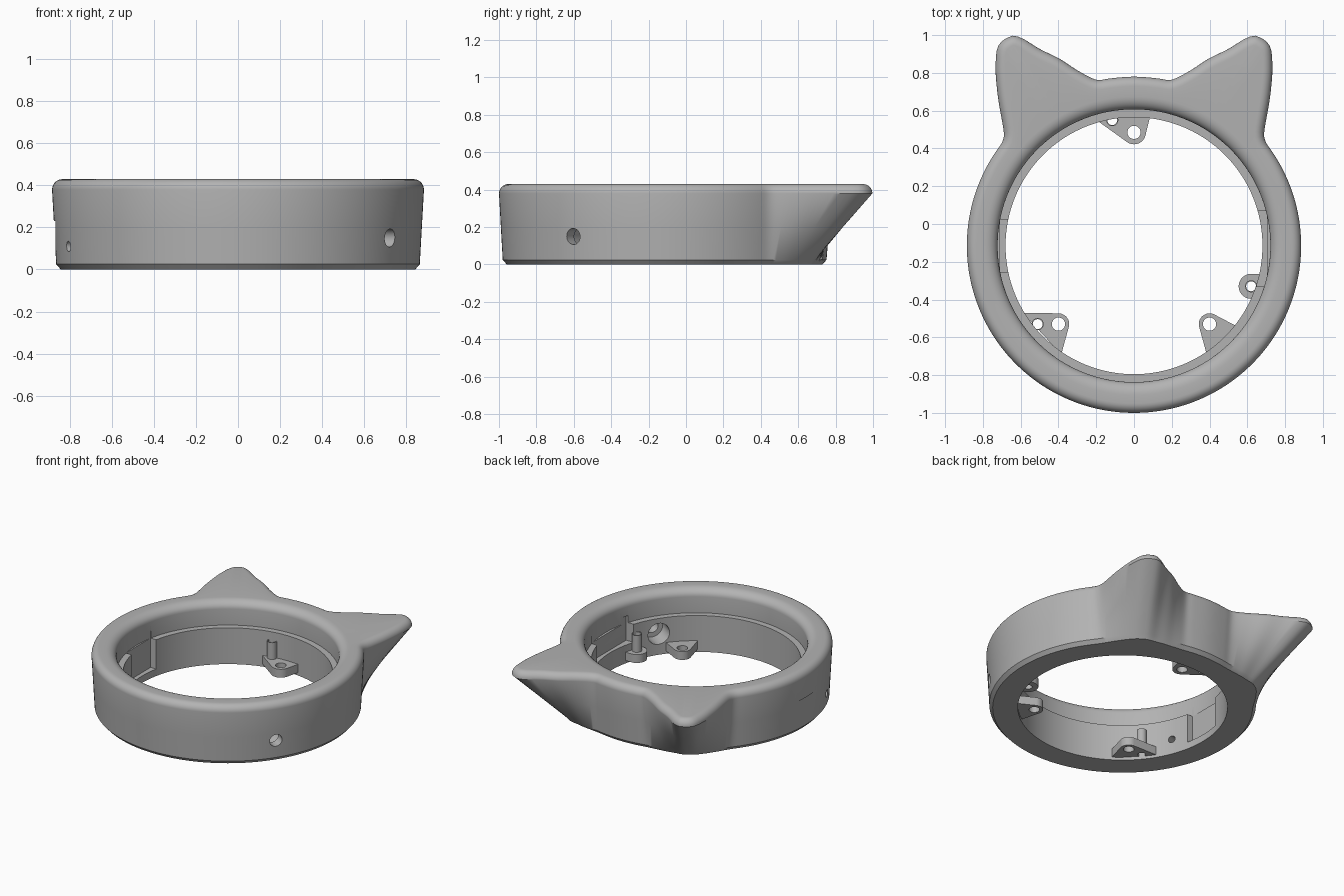
import bpy, bmesh
from math import sin, cos, radians, pi
from mathutils import Matrix, Vector

old = bpy.data.objects.get("Cube")
if old:
    bpy.data.objects.remove(old)

CY = -0.115      # ring centre in y
TOP = 0.43

grey = bpy.data.materials.new("plain grey")
grey.use_nodes = True
grey.diffuse_color = (0.45, 0.45, 0.45, 1)
grey.node_tree.nodes["Principled BSDF"].inputs["Base Color"].default_value = grey.diffuse_color


def make(name, bm):
    bmesh.ops.recalc_face_normals(bm, faces=bm.faces)
    me = bpy.data.meshes.new(name)
    bm.to_mesh(me)
    bm.free()
    me.materials.append(grey)
    ob = bpy.data.objects.new(name, me)
    bpy.context.collection.objects.link(ob)
    return ob


def activate(ob):
    bpy.ops.object.select_all(action='DESELECT')
    ob.select_set(True)
    bpy.context.view_layer.objects.active = ob


def cut(ob, cutter):
    activate(ob)
    mod = ob.modifiers.new("cut", 'BOOLEAN')
    mod.operation = 'DIFFERENCE'
    mod.solver = 'EXACT'
    mod.object = cutter
    bpy.ops.object.modifier_apply(modifier=mod.name)
    bpy.data.objects.remove(cutter)


def smooth(ob):
    activate(ob)
    bpy.ops.object.shade_smooth_by_angle(angle=radians(32))


def prism(name, discs, z0, z1, matrix=Matrix()):
    """Straight-sided solid around the convex outline of some (x, y, radius) discs."""
    bm = bmesh.new()
    for x, y, r in discs:
        n = 40 if r else 1
        for i in range(n):
            a = 2 * pi * i / n
            for z in (z0, z1):
                bm.verts.new((x + r * cos(a), y + r * sin(a), z))
    res = bmesh.ops.convex_hull(bm, input=bm.verts)
    junk = {v for v in res["geom_interior"] if isinstance(v, bmesh.types.BMVert)}
    bmesh.ops.delete(bm, geom=list(junk), context='VERTS')
    bmesh.ops.dissolve_limit(bm, angle_limit=0.01, verts=bm.verts, edges=bm.edges)
    bm.transform(matrix)
    return make(name, bm)


def box(x0, x1, y0, y1, z0, z1):
    return prism("cutter", [(x, y, 0) for x in (x0, x1) for y in (y0, y1)], z0, z1)


def radial_hole(angle, z, radius, near, far):
    m = (Matrix.Translation((0, CY, z)) @ Matrix.Rotation(radians(angle), 4, 'Z')
         @ Matrix.Rotation(pi / 2, 4, 'Y'))
    return prism("cutter", [(0, 0, radius)], near, far, m)


# Ear shape: angle and extra radius, mirrored about the middle
EAR = [(36, 0), (40, .015), (43.5, .08), (48.3, .205), (52.7, .328), (55.9, .4),
       (59.8, .405), (61.5, .372), (64.4, .273), (68.1, .187), (72.1, .092),
       (77, .018), (81, .01), (90, .01)]


def ear(deg):
    deg = deg % 360
    if deg > 90:
        deg = 180 - deg
    if deg <= EAR[0][0]:
        return 0
    k = max(i for i in range(len(EAR) - 1) if EAR[i][0] <= deg)

    def slope(i):
        if i in (0, len(EAR) - 1):
            return 0
        return (EAR[i + 1][1] - EAR[i - 1][1]) / (EAR[i + 1][0] - EAR[i - 1][0])
    (a, u), (b, v) = EAR[k], EAR[k + 1]
    h = b - a
    t = (deg - a) / h
    return (u * (1 + 2 * t) * (1 - t) ** 2 + v * t * t * (3 - 2 * t)
            + h * slope(k) * t * (1 - t) ** 2 + h * slope(k + 1) * t * t * (t - 1))


SEG = 360


def circle(r, z):
    return [Vector((r * cos(2 * pi * i / SEG), CY + r * sin(2 * pi * i / SEG), z))
            for i in range(SEG)]


def outline(z, at, inset=0):
    """Outer contour of height `at`, moved inward by inset and placed at z."""
    grow = (at + 0.035) / 0.42
    pts = []
    for i in range(SEG):
        a = 360 * i / SEG
        r = 0.865 + 0.056 * (at - 0.025) + ear(a) * grow
        pts.append(Vector((r * cos(radians(a)), CY + r * sin(radians(a)), z)))
    out = []
    for i, p in enumerate(pts):
        t = (pts[(i + 1) % SEG] - pts[i - 1]).normalized()
        out.append(p - Vector((t.y, -t.x, 0)) * inset)
    return out


# Ring body with eared outer wall, rounded rim and stepped bore
rings = [outline(0, 0.025, 0.022), outline(0.025, 0.025), outline(0.2, 0.2)]
for k in range(8):
    a = pi / 2 * k / 7
    rings.append(outline(TOP - 0.05 + 0.05 * sin(a), TOP - 0.05, 0.05 * (1 - cos(a))))
for k in range(8):
    a = pi / 2 * k / 7
    rings.append(circle(0.79 - 0.068 * sin(a), TOP - 0.055 * (1 - cos(a))))
rings += [circle(0.722, 0.26), circle(0.68, 0.26), circle(0.68, 0)]

bm = bmesh.new()
loops = [[bm.verts.new(p) for p in ring] for ring in rings]
for j, lower in enumerate(loops):
    upper = loops[(j + 1) % len(loops)]
    for i in range(SEG):
        n = (i + 1) % SEG
        bm.faces.new((lower[i], lower[n], upper[n], upper[i]))
body = make("ring_body", bm)

# Counterbored side holes and small vent holes
for angle in (-34, 34):
    cut(body, radial_hole(angle, 0.15, 0.043, 0.6, 1.1))
    cut(body, radial_hole(angle, 0.15, 0.075, 0.6, 0.8))
for angle in (158, 202):
    cut(body, radial_hole(angle, 0.11, 0.025, 0.6, 1.0))

# Port: flat outer recess, inner pocket and rounded slot
cut(body, box(-1.0, -0.868, -0.255, 0.025, 0.03, 0.23))
cut(body, box(-0.71, -0.5, -0.255, 0.025, 0.05, 0.31))
corners = [(s * 0.035, CY + t * 0.07, 0.03) for s in (-1, 1) for t in (-1, 1)]
cut(body, prism("cutter", corners, -1.0, -0.6,
                Matrix.Translation((0, 0, 0.135)) @ Matrix.Rotation(pi / 2, 4, 'Y')))

# Inner pocket opposite the port
cut(body, box(0.5, 0.705, -0.33, 0.07, 0.13, 0.31))
smooth(body)

# Mounting tabs: outline discs, then holes
TABS = {
    "back_tab": ([(0, .485, .063), (-.22, .565, 0), (.09, .59, 0)],
                 [(0, .485, .035), (-.115, .55, .026)]),
    "right_tab": ([(-.4, -.53, .057), (-.59, -.47, 0), (-.385, -.69, 0)],
                  [(-.4, -.53, .035), (-.51, -.53, .026)]),
    "left_tab": ([(.4, -.53, .057), (.56, -.55, 0), (.385, -.69, 0)],
                 [(.4, -.53, .035)]),
    "side_tab": ([(.62, -.33, .066), (.71, -.265, 0), (.68, -.4, 0)],
                 [(.62, -.33, .026)]),
}
for name, (discs, holes) in TABS.items():
    tab = prism(name, discs, 0.02, 0.08)
    for hole in holes:
        cut(tab, prism("cutter", [hole], -0.1, 0.2))
    smooth(tab)
    # Hollow locating pin over each small hole
    x, y, r = holes[-1]
    if r < 0.03:
        pin = prism(name + "_pin", [(x, y, r + 0.006)], 0.075, 0.2)
        cut(pin, prism("cutter", [(x, y, r)], 0, 0.3))
        smooth(pin)
